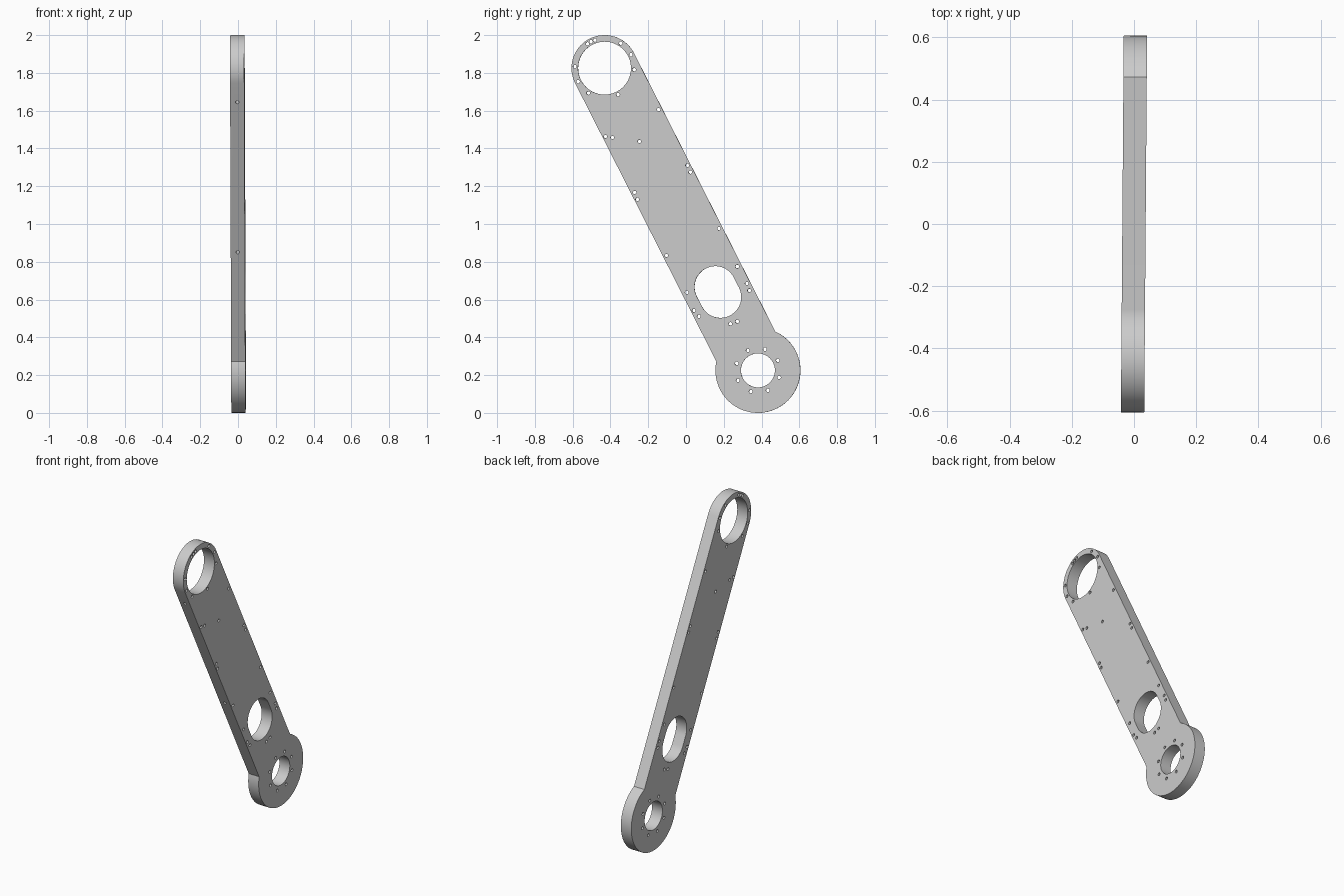
import bpy, bmesh
from math import pi, asin, atan2, cos, sin, radians
from mathutils import Vector, Matrix

cube = bpy.data.objects.get("Cube")
if cube:
    bpy.data.objects.remove(cube, do_unlink=True)

# Plate layout in its own plane: (y, z)
HUB, HUB_R = Vector((0.381, 0.225)), 0.225
TIP, TIP_R = Vector((-0.431, 1.825)), 0.175
HALF = 0.0375
BOLT = 0.0095
axis = (TIP - HUB).normalized()
side = Vector((-axis.y, axis.x))          # towards the front edge
lean = atan2(axis.y, axis.x)
to_world = Matrix.Rotation(-0.0075, 4, 'Z') @ Matrix(
    ((0, 0, 1, 0), (1, 0, 0, 0), (0, 1, 0, 0), (0, 0, 0, 1)))


def arc(centre, radius, start, end, steps):
    angles = [start + (end - start) * i / steps for i in range(steps + 1)]
    return [centre + radius * Vector((cos(a), sin(a))) for a in angles]


def circle(centre, radius, steps):
    return arc(centre, radius, 0, 2 * pi, steps)[:-1]


def ring(centre, radius, degrees):
    return [centre + radius * Vector((cos(radians(d)), sin(radians(d)))) for d in degrees]


# Outline: round hub running into a straight arm with a rounded tip
neck = asin(TIP_R / HUB_R)
loops = [arc(HUB, HUB_R, lean + neck, lean + 2 * pi - neck, 56)
         + arc(TIP, TIP_R, lean - pi / 2, lean + pi / 2, 36)]

# Bores and the slotted window
loops += [circle(HUB, 0.09, 48), circle(TIP, 0.14, 64)]
slot = Vector((0.169, 0.64))
loops.append(arc(slot + axis * 0.03, 0.11, lean - pi / 2, lean + pi / 2, 28)
             + arc(slot - axis * 0.03, 0.11, lean + pi / 2, lean + 1.5 * pi, 28))

# Bolt holes: hub ring, tip ring, then those scattered along the arm
bolts = ring(HUB, 0.118, [26.6 + 45 * i for i in range(8)])
bolts += ring(TIP, 0.157, [30 * i - 3 for i in (0, 1, 2, 4, 6, 7, 8, 10)] + [109, 125])
bolts += [Vector(p) for p in (
    (-.145, 1.606), (-.426, 1.463), (-.389, 1.458), (-.246, 1.437), (.008, 1.31),
    (.024, 1.275), (-.272, 1.167), (-.257, 1.13), (.175, .976), (-.103, .833),
    (.272, .775), (.323, .685), (.336, .648), (.005, .638), (.042, .542),
    (.069, .511), (.235, .471), (.272, .484))]
loops += [circle(b, BOLT, 12) for b in bolts]

# Fill the flat profile and thicken it
curve = bpy.data.curves.new("arm_profile", 'CURVE')
curve.dimensions, curve.fill_mode, curve.extrude = '2D', 'BOTH', HALF
for loop in loops:
    spline = curve.splines.new('POLY')
    spline.points.add(len(loop) - 1)
    for point, co in zip(spline.points, loop):
        point.co = (co.x, co.y, 0, 1)
    spline.use_cyclic_u = True
profile = bpy.data.objects.new("arm_profile", curve)
bpy.context.collection.objects.link(profile)
mesh = bpy.data.meshes.new_from_object(
    profile.evaluated_get(bpy.context.evaluated_depsgraph_get()))
bpy.data.objects.remove(profile, do_unlink=True)

bm = bmesh.new()
bm.from_mesh(mesh)
bmesh.ops.remove_doubles(bm, verts=bm.verts, dist=1e-5)
bmesh.ops.recalc_face_normals(bm, faces=bm.faces)
bm.to_mesh(mesh)
bm.free()
mesh.name = "arm_plate"
plate = bpy.data.objects.new("arm_plate", mesh)
bpy.context.collection.objects.link(plate)

# Blind screw holes in the front edge
cut = bmesh.new()
for z in (1.645, 0.85):
    along = (z - HUB.y - side.y * TIP_R) / axis.y
    spot = HUB + axis * along + side * TIP_R
    turn = Vector((side.x, side.y, 0)).to_track_quat('Z', 'Y').to_matrix().to_4x4()
    bmesh.ops.create_cone(cut, cap_ends=True, segments=12, radius1=BOLT, radius2=BOLT,
                          depth=0.12, matrix=Matrix.Translation((spot.x, spot.y, 0)) @ turn)
cut_mesh = bpy.data.meshes.new("screw_cutter")
cut.to_mesh(cut_mesh)
cut.free()
cutter = bpy.data.objects.new("screw_cutter", cut_mesh)
cutter.hide_render = True
bpy.context.collection.objects.link(cutter)

bpy.ops.object.select_all(action='DESELECT')
plate.select_set(True)
bpy.context.view_layer.objects.active = plate
boolean = plate.modifiers.new("screw_holes", 'BOOLEAN')
boolean.operation, boolean.solver, boolean.object = 'DIFFERENCE', 'EXACT', cutter
bpy.ops.object.modifier_apply(modifier=boolean.name)
bpy.data.objects.remove(cutter, do_unlink=True)

# Stand the plate upright and finish it
plate.data.transform(to_world)
grey = bpy.data.materials.new("light_grey_metal")
grey.use_nodes = True
colour = (0.6, 0.6, 0.6, 1)
grey.diffuse_color = colour
grey.node_tree.nodes["Principled BSDF"].inputs["Base Color"].default_value = colour
plate.data.materials.clear()
plate.data.materials.append(grey)
bpy.ops.object.shade_smooth_by_angle(angle=radians(35))
